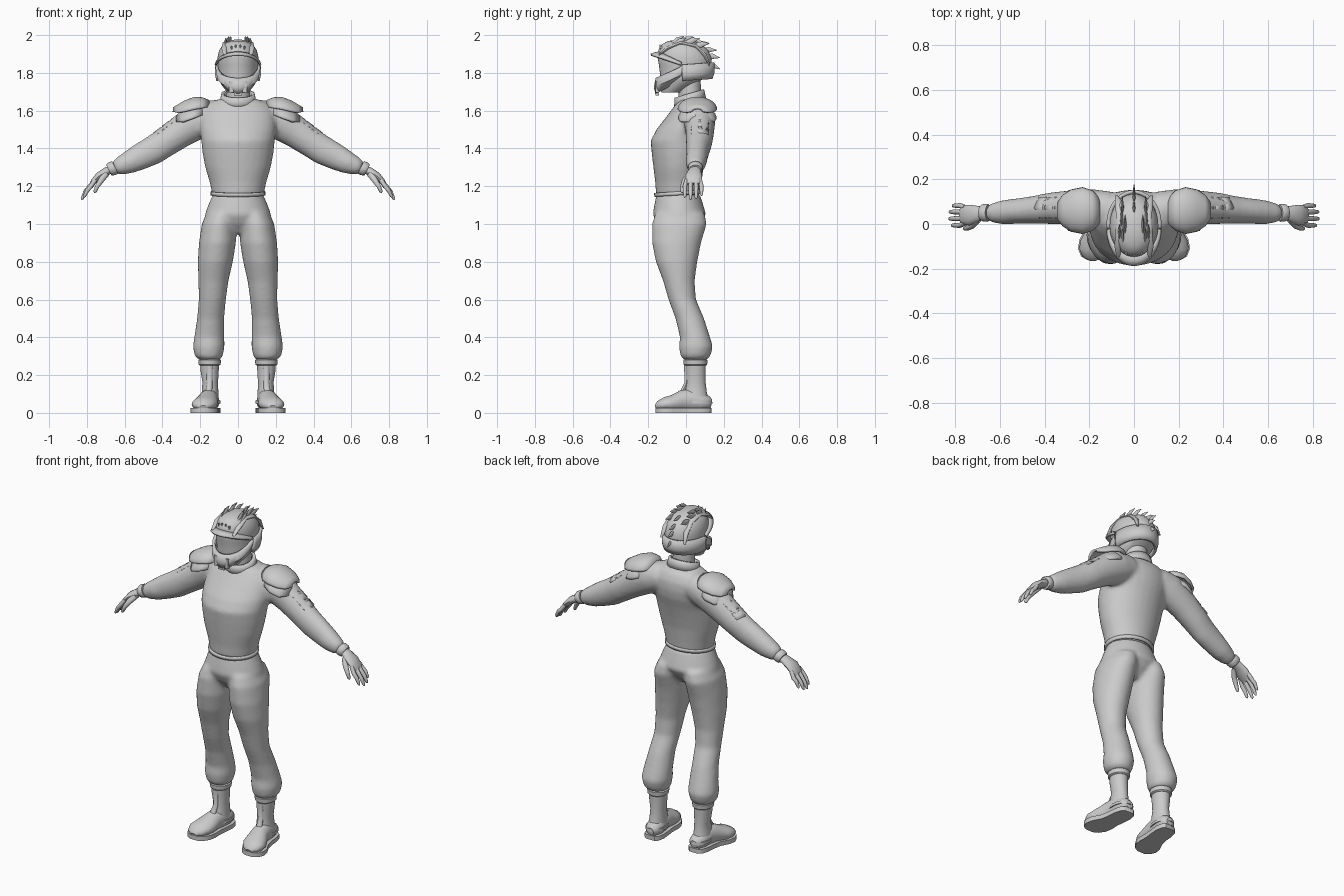
import bpy, bmesh
from math import sin, cos, pi, radians
from mathutils import Vector

X, Y, Z = Vector((1, 0, 0)), Vector((0, 1, 0)), Vector((0, 0, 1))


def tube(bm, pts, side=None, n=28):
    """Loft ellipses (x, y, z, a, b); level rings, or rings across the path when side is given."""
    cs = [Vector(p[:3]) for p in pts]
    rings = []
    for i, p in enumerate(pts):
        u, v = X, Y
        if side:
            t = (cs[min(i + 1, len(cs) - 1)] - cs[max(i - 1, 0)]).normalized()
            v = t.cross(side).normalized()
            u = side
        rings.append([bm.verts.new(cs[i] + u * p[3] * cos(2 * pi * k / n) + v * p[4] * sin(2 * pi * k / n))
                      for k in range(n)])
    for r, s in zip(rings, rings[1:]):
        for k in range(n):
            bm.faces.new((r[k], r[(k + 1) % n], s[(k + 1) % n], s[k]))
    bm.faces.new(rings[0])
    bm.faces.new(rings[-1])


def finish(name, bm, mirror=False, voxel=0, thick=0, angle=40):
    bmesh.ops.recalc_face_normals(bm, faces=bm.faces)
    me = bpy.data.meshes.new(name)
    bm.to_mesh(me)
    bm.free()
    ob = bpy.data.objects.new(name, me)
    bpy.context.collection.objects.link(ob)
    bpy.ops.object.select_all(action='DESELECT')
    ob.select_set(True)
    bpy.context.view_layer.objects.active = ob
    bpy.ops.object.shade_smooth_by_angle(angle=radians(angle))
    if thick:
        m = ob.modifiers.new("thickness", 'SOLIDIFY')
        m.thickness, m.offset = thick, 0
    if mirror:
        ob.modifiers.new("mirror", 'MIRROR')
    if voxel:
        m = ob.modifiers.new("blend", 'REMESH')
        m.mode, m.voxel_size, m.use_smooth_shade = 'VOXEL', voxel, True
        m = ob.modifiers.new("soften", 'SMOOTH')
        m.iterations, m.factor = 8, 0.5
    return ob


def tubes(name, paths, side=None, n=28, **kw):
    bm = bmesh.new()
    for p in paths:
        tube(bm, p, side, n)
    return finish(name, bm, **kw)


def sheet(name, rows, thick, mirror=False):
    bm = bmesh.new()
    vs = [[bm.verts.new(p) for p in r] for r in rows]
    for r, s in zip(vs, vs[1:]):
        for k in range(len(r) - 1):
            bm.faces.new((r[k], r[k + 1], s[k + 1], s[k]))
    bmesh.ops.remove_doubles(bm, verts=bm.verts, dist=1e-5)
    return finish(name, bm, mirror, thick=thick)


def band(name, a0, a1, rows, lift, thick, n=32):
    """Curved strip round the head; angle 0 is the front, lift raises the front."""
    grid = []
    for z, cy, rx, ry in rows:
        angs = [radians(a0 + (a1 - a0) * k / n) for k in range(n + 1)]
        grid.append([(rx * sin(a), cy - ry * cos(a), z + lift * cos(a)) for a in angs])
    return sheet(name, grid, thick)


# shirt: torso and both sleeves blended together
torso = [(0, -.042, 1.15, .135, .117), (0, -.04, 1.22, .15, .123), (0, -.04, 1.3, .174, .133),
         (0, -.036, 1.37, .187, .145), (0, -.03, 1.44, .195, .158), (0, -.005, 1.5, .203, .152),
         (0, .018, 1.55, .203, .136), (0, .035, 1.6, .195, .115), (0, .04, 1.64, .16, .09),
         (0, .03, 1.665, .09, .07)]
arm = [(.1, .065, 1.58, .08, .08), (.18, .07, 1.56, .085, .095), (.24, .072, 1.53, .082, .094),
       (.3, .073, 1.49, .076, .085), (.38, .07, 1.435, .07, .078), (.45, .063, 1.39, .062, .077),
       (.52, .058, 1.355, .057, .07), (.58, .053, 1.325, .055, .06), (.63, .05, 1.305, .045, .047),
       (.655, .05, 1.297, .033, .033)]
bm = bmesh.new()
tube(bm, torso)
for s in (1, -1):
    tube(bm, [(s * p[0],) + p[1:] for p in arm], Y)
finish("shirt", bm, voxel=.011)

# trousers: hips and both legs blended together
hips = [(0, -.04, .95, .09, .07), (0, -.038, 1.0, .165, .115), (0, -.035, 1.05, .176, .142),
        (0, -.038, 1.1, .158, .13), (0, -.042, 1.16, .132, .114)]
leg = [(.15, .05, .28, .055, .06), (.155, .05, .3, .074, .08), (.155, .053, .35, .084, .09),
       (.152, .048, .4, .08, .08), (.145, .02, .5, .072, .076), (.136, -.02, .6, .072, .073),
       (.13, -.038, .7, .08, .084), (.12, -.05, .8, .093, .11), (.109, -.05, .9, .098, .13),
       (.1, -.035, 1.0, .092, .145), (.085, -.032, 1.06, .08, .13)]
bm = bmesh.new()
tube(bm, hips)
for s in (1, -1):
    tube(bm, [(s * p[0],) + p[1:] for p in leg])
finish("trousers", bm, voxel=.011)

# shirt hem, neck and collar
band("shirt_hem", 0, 360, [(1.152, -.042, .139, .119), (1.172, -.042, .139, .121)], -.008, .012)
tubes("neck", [[(0, .025, 1.6, .065, .06), (0, .015, 1.8, .06, .06)]])
band("collar", 0, 360, [(1.64, .022, .09, .078), (1.665, .02, .085, .073), (1.69, .018, .08, .07)], -.022, .016)

# shoulder armour: two overlapping shells
for name, dz, drop, st in (
        ("shoulder_plate", 0, .06, [(.155, 1.65, .05), (.19, 1.664, .085), (.23, 1.666, .098),
                                    (.28, 1.648, .088), (.315, 1.627, .065), (.34, 1.612, .03)]),
        ("shoulder_under_plate", -.03, .065, [(.19, 1.655, .075), (.24, 1.65, .096),
                                              (.29, 1.625, .085), (.322, 1.597, .04)])):
    rows = [[(x, .06 + w * sin(t * pi / 16), z + dz - drop * (w / .098) * (1 - cos(t * pi / 16)))
             for t in range(-8, 9)] for x, z, w in st]
    sheet(name, rows, .014, True)

# arm chevrons
for i in range(3):
    x, z = .318 + .045 * i, 1.574 - .034 * i
    rows = [[(x + d - .022 * abs(j), .073 + .045 * j, z - .75 * (d - .022 * abs(j)) - .024 * abs(j))
             for j in (-1, 0, 1)] for d in (0, .036)]
    sheet("arm_chevron_%d" % (i + 1), rows, .014, True)

# wrist cuffs and hands
tubes("wrist_cuff", [[(.65, .05, 1.3, .036, .036), (.656, .05, 1.297, .04, .038), (.678, .05, 1.289, .038, .036),
                      (.684, .05, 1.286, .033, .03)]], Y, mirror=True)
hand = [[(.67, .05, 1.29, .027, .023), (.7, .045, 1.277, .036, .022), (.735, .04, 1.255, .046, .021),
         (.765, .04, 1.225, .044, .016), (.775, .04, 1.212, .035, .01)]]
for y, y2, dx, dz in ((.004, -.006, -.012, .012), (.028, .024, 0, 0), (.052, .054, -.002, .006), (.074, .082, -.016, .022)):
    hand.append([(.755, y, 1.235, .011, .012), (.785 + dx / 2, y2, 1.2, .0115, .012),
                 (.81 + dx, y2, 1.165 + dz, .0105, .011), (.824 + dx, y2, 1.136 + dz, .008, .008),
                 (.828 + dx, y2, 1.128 + dz, .003, .003)])
hand.append([(.695, .025, 1.27, .018, .018), (.722, -.006, 1.235, .015, .016), (.745, -.018, 1.2, .012, .012),
             (.757, -.02, 1.172, .009, .009), (.76, -.02, 1.165, .003, .003)])
tubes("hand", hand, Y, 14, mirror=True)

# boots: shaft, shoe, sole, straps
tubes("boot_shaft", [[(.15, .05, .3, .05, .055), (.15, .05, .22, .048, .054), (.147, .052, .16, .041, .052),
                      (.148, .05, .11, .044, .06), (.15, .05, .05, .05, .075)]], mirror=True)
tubes("boot_cuff", [[(.15, .05, .25, .05, .056), (.15, .05, .256, .058, .062), (.15, .05, .28, .06, .064),
                     (.15, .05, .286, .052, .056)]], mirror=True)
shoe = [(.145, .135, .05, .022, .022), (.146, .12, .052, .04, .036), (.148, .08, .058, .05, .05),
        (.152, .03, .068, .05, .062), (.16, -.02, .064, .052, .056), (.172, -.07, .05, .066, .044),
        (.179, -.11, .046, .066, .038), (.183, -.145, .037, .048, .026), (.184, -.162, .03, .018, .01)]
tubes("shoe", [shoe], X, mirror=True)
bm = bmesh.new()
edge = [(x + s * (a + .006), y) for s, pts in ((1, shoe), (-1, shoe[::-1])) for x, y, z, a, b in pts]
base = bm.faces.new([bm.verts.new((x, y, 0)) for x, y in edge])
top = bmesh.ops.extrude_face_region(bm, geom=[base])["geom"]
bmesh.ops.translate(bm, verts=[v for v in top if isinstance(v, bmesh.types.BMVert)], vec=Z * .026)
finish("sole", bm, mirror=True)
tubes("heel_strap", [[(.149, .062, .05, .056, .078), (.149, .062, .066, .056, .076)]], mirror=True)
tubes("shin_panel", [[(.15, .002, .25, .018, .012), (.15, .004, .16, .015, .012), (.155, -.02, .11, .018, .014)]],
      n=12, mirror=True)

# helmet shell
tubes("helmet", [[(0, -.08, 1.695, .055, .05), (0, -.045, 1.74, .09, .092), (0, -.005, 1.79, .104, .132),
                  (0, -.003, 1.84, .108, .14), (0, -.008, 1.88, .109, .142), (0, -.014, 1.92, .1, .132),
                  (0, -.022, 1.95, .08, .108), (0, -.025, 1.968, .052, .072), (0, -.025, 1.976, .02, .025)]], n=40)
band("visor_brim", -88, 88, [(1.85, -.02, .106, .12), (1.845, -.02, .115, .145), (1.838, -.02, .118, .166)], .058, .012)
band("jaw_guard", -100, 100, [(1.752, -.06, .07, .095), (1.785, -.045, .104, .117), (1.832, -.03, .112, .123)], -.06, .016)
band("rear_guard", 82, 278, [(1.76, 0, .107, .132), (1.79, 0, .113, .142), (1.845, 0, .115, .144)], -.01, .016)
for z, w, name in ((1.725, .022, "mouth_vent"), (1.71, .02, "chin_vent")):
    bm = bmesh.new()
    bmesh.ops.create_cube(bm, size=1)
    bmesh.ops.scale(bm, verts=bm.verts, vec=(w, .02, .06))
    bmesh.ops.translate(bm, verts=bm.verts, vec=(.036 if w > .02 else .01, -.152, z))
    finish(name, bm, mirror=True)

# helmet ridges and crest spikes
tubes("helmet_ridge", [[(.07, -.145, 1.895, .008, .004), (.072, -.1, 1.93, .016, .01), (.064, -.03, 1.957, .018, .01),
                        (.063, .05, 1.94, .018, .01), (.07, .1, 1.895, .016, .01), (.078, .125, 1.84, .007, .004)]],
      X, 12, mirror=True)


def spike(x, y, z, ty, tz, w=.02):
    return [(x, y, z, .007, w), (x, (y + ty) / 2, (z + tz) / 2 + .008, .006, w * .7), (x, ty, tz, .0005, .001)]


tubes("side_crest", [spike(.05, -.07, 1.945, -.01, 1.995), spike(.065, -.055, 1.94, .0, 1.985),
                     spike(.04, -.03, 1.955, .045, 1.99), spike(.055, .0, 1.95, .075, 1.982),
                     spike(.052, .05, 1.935, .125, 1.955)], X, 8, mirror=True)
tubes("rear_crest", [spike(0, .03, 1.94, .12, 1.96), spike(0, .08, 1.91, .165, 1.92),
                     spike(0, .105, 1.88, .18, 1.88), spike(0, .115, 1.84, .18, 1.82)], X, 8)
tubes("brow_prongs", [spike(x, -.125, 1.915, -.14, 1.955 - abs(x) / 3, .01) for x in (-.034, -.012, .012, .034)], X, 8)
